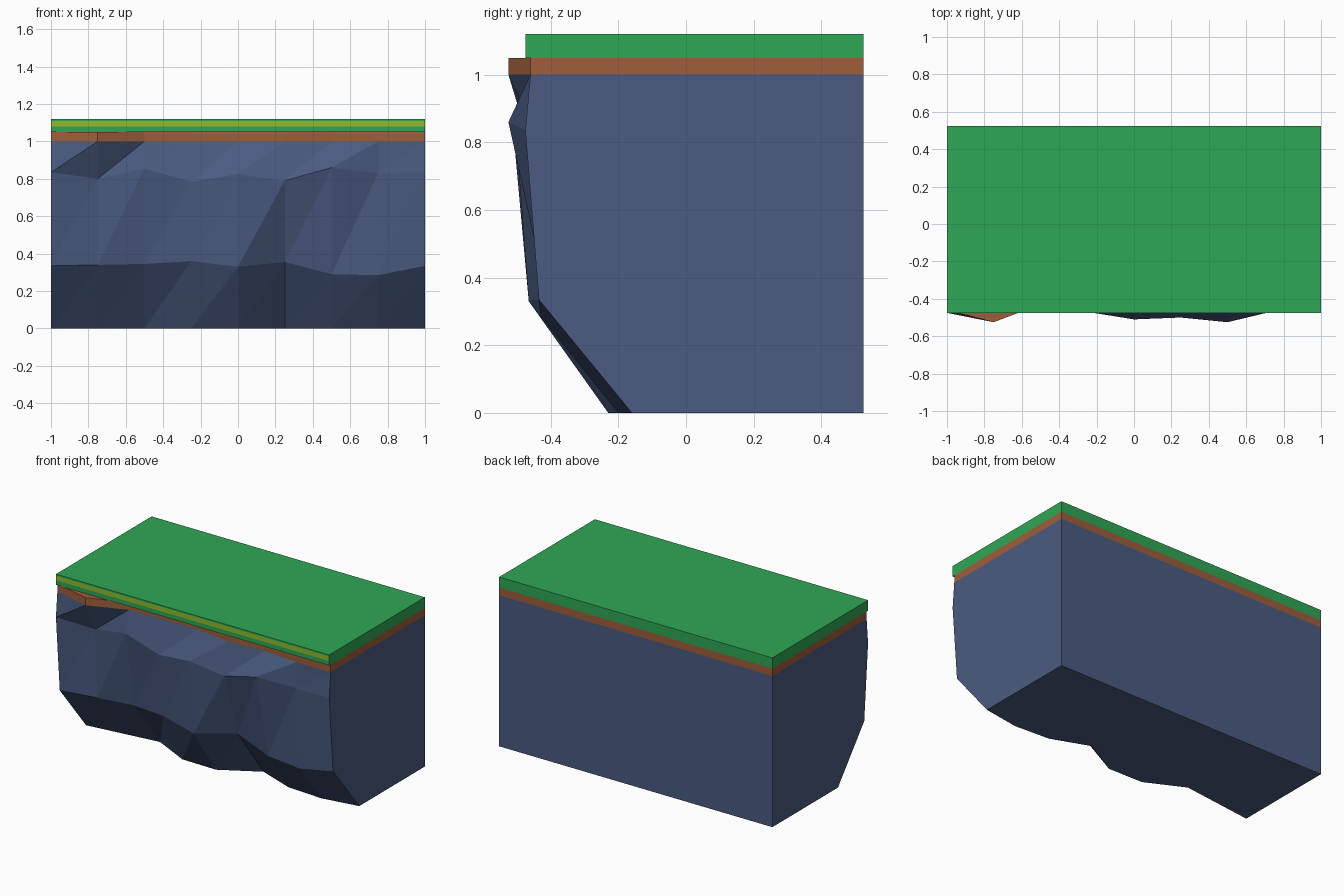
import bpy, bmesh

if "Cube" in bpy.data.objects:
    bpy.data.objects.remove(bpy.data.objects["Cube"])

N = 9
XS = [-1 + 0.25 * i for i in range(N)]
BACK = 0.525


def material(name, rgb):
    m = bpy.data.materials.new(name)
    m.diffuse_color = (*rgb, 1)
    m.use_nodes = True
    m.node_tree.nodes["Principled BSDF"].inputs["Base Color"].default_value = m.diffuse_color
    return m


grass_mat = material("grass green", (0.028, 0.39, 0.09))
stripe_mat = material("yellow green", (0.27, 0.50, 0.026))
dirt_mat = material("dirt brown", (0.34, 0.112, 0.044))
rock_mat = material("rock blue", (0.069, 0.105, 0.22))


def finish(name, bm, *mats):
    bmesh.ops.recalc_face_normals(bm, faces=bm.faces)
    me = bpy.data.meshes.new(name)
    bm.to_mesh(me)
    bm.free()
    for m in mats:
        me.materials.append(m)
    ob = bpy.data.objects.new(name, me)
    bpy.context.collection.objects.link(ob)
    return ob


def slab(name, rows, mat, triangulate=True, cap_bottom=True, cap_top=True):
    """Block with a faceted front given as rows of (y values, z values), bottom to top."""
    bm = bmesh.new()
    front = [[bm.verts.new((x, y, z)) for x, y, z in zip(XS, ys, zs)] for ys, zs in rows]
    for lo, hi in zip(front, front[1:]):
        for i in range(N - 1):
            a, b, c, d = lo[i], lo[i + 1], hi[i + 1], hi[i]
            if triangulate:
                bm.faces.new((a, b, c))
                bm.faces.new((a, c, d))
            else:
                bm.faces.new((a, b, c, d))
    z0, z1 = rows[0][1][0], rows[-1][1][0]
    bl, br, tr, tl = [bm.verts.new((x, BACK, z)) for x, z in
                      ((-1, z0), (1, z0), (1, z1), (-1, z1))]
    bm.faces.new((bl, br, tr, tl))
    bm.faces.new([r[0] for r in front] + [tl, bl])
    bm.faces.new([r[-1] for r in front] + [tr, br])
    if cap_bottom:
        bm.faces.new(front[0] + [br, bl])
    if cap_top:
        bm.faces.new(front[-1] + [tr, tl])
    return finish(name, bm, mat)


# Front outlines of the cliff, left to right
foot = [-.16, -.13, -.10, -.225, -.23, -.09, -.185, -.20, -.16]
low = [-.435, -.40, -.37, -.42, -.465, -.36, -.40, -.43, -.435]
low_z = [.335, .34, .345, .36, .33, .355, .29, .285, .335]
mid = [-.475, -.42, -.46, -.47, -.51, -.50, -.525, -.465, -.475]
mid_z = [.835, .80, .855, .785, .825, .79, .86, .83, .835]
brow = [-.46, -.525, -.43, -.42, -.42, -.455, -.44, -.46, -.46]

# Rock body and the dirt layer on top of it
slab("cliff_rock", [(foot, [0] * N), (low, low_z), (mid, mid_z), (brow, [1] * N)],
     rock_mat, cap_top=False)
slab("dirt_layer", [(brow, [1] * N), (brow, [1.05] * N)],
     dirt_mat, triangulate=False, cap_bottom=False)

# Grass slab, with a yellow-green band cut into its front face
bm = bmesh.new()
bmesh.ops.create_cube(bm, size=1)
for v in bm.verts:
    v.co = (v.co.x * 2, 0.025 + v.co.y, 1.085 + v.co.z * 0.07)
for z in (1.08, 1.11):
    bmesh.ops.bisect_plane(bm, geom=bm.verts[:] + bm.edges[:] + bm.faces[:],
                           plane_co=(0, 0, z), plane_no=(0, 0, 1))
for f in bm.faces:
    f.normal_update()
    c = f.calc_center_median()
    if c.y < -0.47 and 1.08 < c.z < 1.11:
        f.material_index = 1
finish("grass_layer", bm, grass_mat, stripe_mat)
